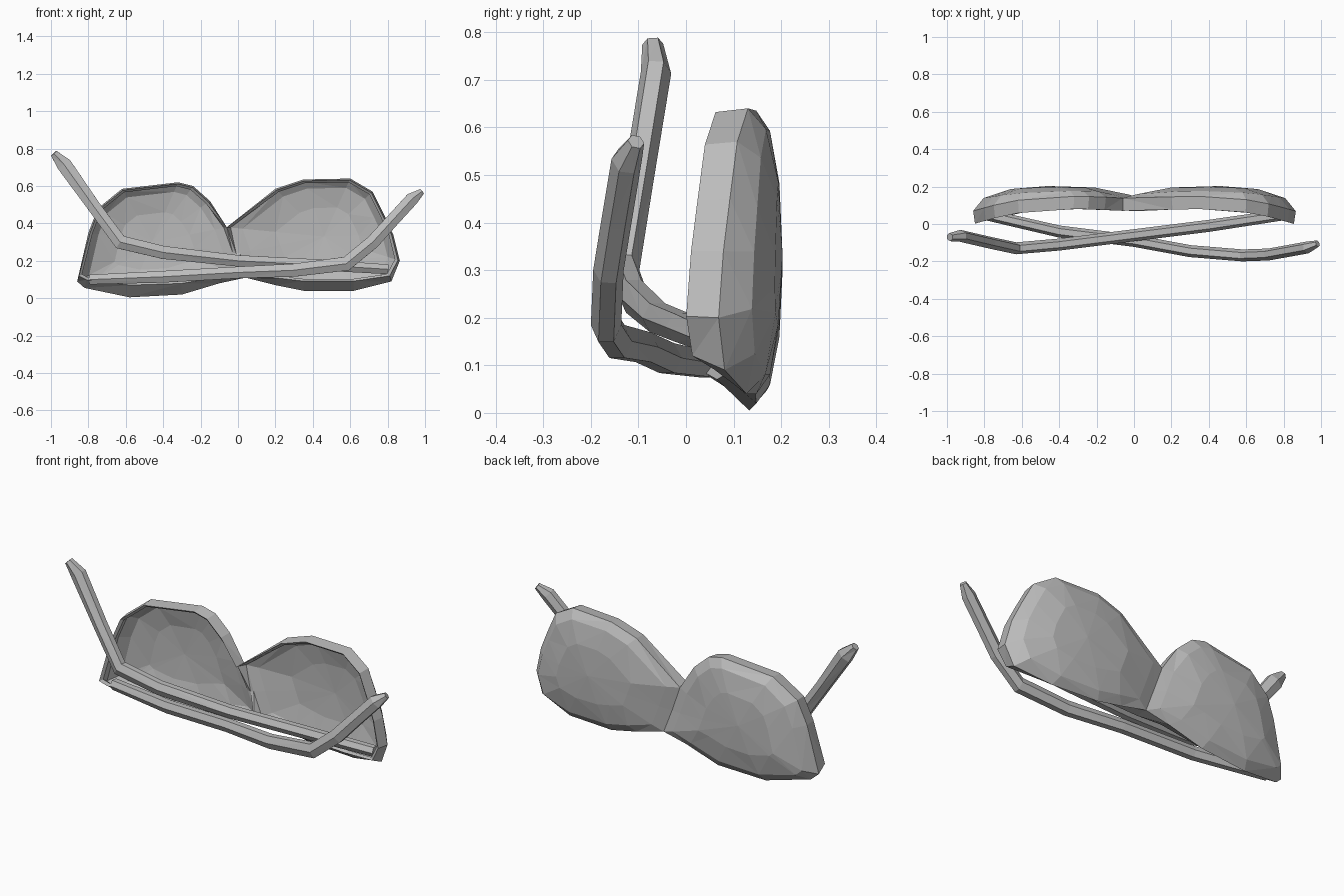
import bpy, bmesh, math
from mathutils import Vector

cube = bpy.data.objects.get("Cube")
if cube:
    bpy.data.objects.remove(cube)

grey = bpy.data.materials.new("plain_grey")
grey.use_nodes = True
grey.diffuse_color = (0.5, 0.5, 0.5, 1)
grey.node_tree.nodes["Principled BSDF"].inputs["Base Color"].default_value = (0.5, 0.5, 0.5, 1)


def finish(name, bm):
    bmesh.ops.remove_doubles(bm, verts=bm.verts, dist=0.0005)
    bmesh.ops.recalc_face_normals(bm, faces=bm.faces)
    bmesh.ops.triangulate(bm, faces=bm.faces)
    mesh = bpy.data.meshes.new(name)
    bm.to_mesh(mesh)
    bm.free()
    mesh.materials.append(grey)
    obj = bpy.data.objects.new(name, mesh)
    bpy.context.collection.objects.link(obj)


# Outlines (x, z); the first three points are the seam under the bridge
SEAM = [(-0.06, 0.38), (-0.01, 0.24), (0.04, 0.11)]
LEFT = SEAM + [(0.2, 0.07), (0.35, 0.04), (0.62, 0.04), (0.82, 0.09), (0.865, 0.2),
               (0.83, 0.34), (0.78, 0.45), (0.72, 0.57), (0.6, 0.64), (0.35, 0.635), (0.2, 0.585)]
RIGHT = SEAM + [(-0.1, 0.08), (-0.3, 0.02), (-0.58, 0.005), (-0.82, 0.055), (-0.86, 0.09),
                (-0.8, 0.35), (-0.75, 0.48), (-0.62, 0.585), (-0.32, 0.62), (-0.24, 0.6), (-0.15, 0.52)]
DOME = 0.203


def edge_y(x):
    bulge = 0.015 * math.sin(math.pi * min(abs(x) / 0.8, 1))
    return 0.135 + bulge - 0.065 * (abs(x) / 0.86) ** 4


def add_lobe(bm, outline, cx, cz):
    # Rings run from the hollow front, around the rim, to the domed back
    def point(i, x, z, kind, s, t):
        seam = i < 3
        if kind == "rim":
            # the middle of the seam has no rim and stays a low ridge
            if seam:
                return (x, edge_y(x) - (0.012 if i == 1 else t), z)
            lift = 0.06 * max(0, 1 - z / 0.15)
            return (cx + (x - cx) * s, edge_y(x) - t, cz + (z - cz) * s + lift)
        if seam and s > 0.7:
            t *= 0.6
        y = edge_y(x) + (DOME - edge_y(x)) * t
        if kind == "hollow":
            y -= 0.013
        return (cx + (x - cx) * s, y, cz + (z - cz) * s)

    levels = [("hollow", 0.5, 0.87), ("hollow", 0.84, 0.5), ("hollow", 0.96, 0.05),
              ("rim", 0.935, 0.055), ("rim", 0.975, 0.068),
              ("back", 1, 0), ("back", 0.86, 0.52), ("back", 0.5, 0.88)]
    rings = [[bm.verts.new(point(i, x, z, *lv)) for i, (x, z) in enumerate(outline)] for lv in levels]
    n = len(outline)
    for k in range(len(rings) - 1):
        for i in range(n):
            j = (i + 1) % n
            if k in (3, 4) and i < 2:
                continue    # open across the seam
            bm.faces.new((rings[k][i], rings[k][j], rings[k + 1][j], rings[k + 1][i]))
    for ring, y in ((rings[0], DOME - 0.013), (rings[-1], DOME)):
        pole = bm.verts.new((cx, y, cz))
        for i in range(n):
            bm.faces.new((ring[i], ring[(i + 1) % n], pole))


bm = bmesh.new()
add_lobe(bm, LEFT, 0.46, 0.33)
add_lobe(bm, RIGHT, -0.46, 0.3)
finish("lens_shell", bm)


# Folded side arms: a faceted bar swept along a path of (x, y, z, half height)
def arm(name, path):
    pts = [Vector(p[:3]) for p in path]
    bm = bmesh.new()
    rings = []
    for k, p in enumerate(pts):
        along = (pts[min(k + 1, len(pts) - 1)] - pts[max(k - 1, 0)]).normalized()
        side = (Vector((0, 1, 0)) - along * along.y).normalized()
        up = along.cross(side)
        high = path[k][3]
        wide = min(0.032, high)
        rings.append([bm.verts.new(p + side * wide * math.cos(a) + up * high * math.sin(a))
                      for a in (math.tau * i / 6 for i in range(6))])
    for a, b in zip(rings, rings[1:]):
        for i in range(6):
            j = (i + 1) % 6
            bm.faces.new((a[i], a[j], b[j], b[i]))
    bm.faces.new(rings[0])
    bm.faces.new(rings[-1])
    finish(name, bm)


arm("left_arm", [(-0.985, -0.07, 0.775, 0.022), (-0.93, -0.063, 0.715, 0.046), (-0.77, -0.1, 0.49, 0.04),
                 (-0.63, -0.13, 0.3, 0.044), (-0.4, -0.11, 0.245, 0.04), (0, -0.06, 0.2, 0.035),
                 (0.4, -0.01, 0.18, 0.034), (0.8, 0.05, 0.155, 0.03)])
arm("right_arm", [(0.982, -0.105, 0.57, 0.018), (0.93, -0.125, 0.53, 0.04), (0.82, -0.145, 0.41, 0.04),
                  (0.72, -0.163, 0.3, 0.042), (0.58, -0.168, 0.185, 0.044), (0.3, -0.145, 0.15, 0.04),
                  (0, -0.09, 0.138, 0.036), (-0.4, -0.04, 0.115, 0.036), (-0.79, 0.05, 0.1, 0.03)])
